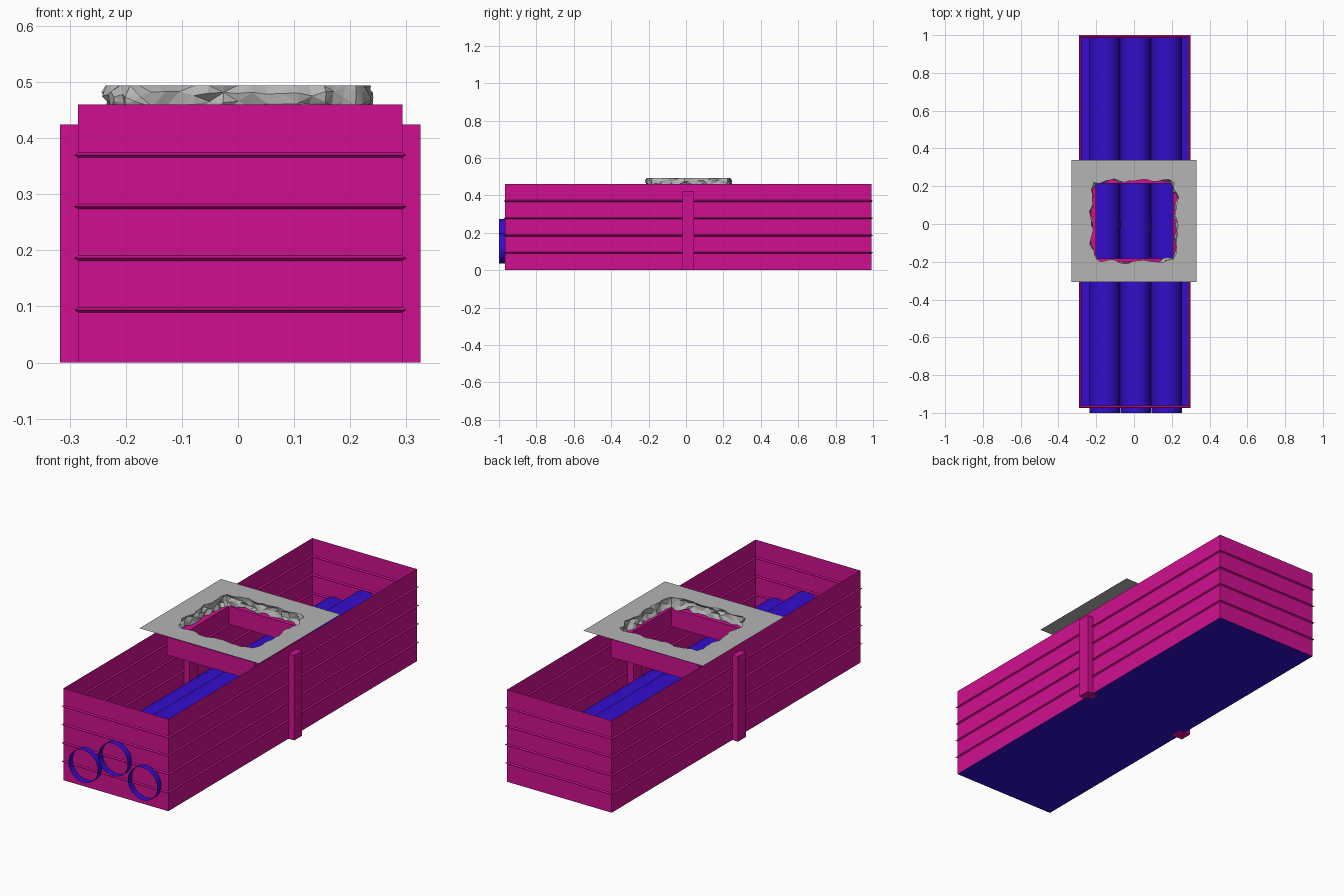
import bpy, bmesh, math, random
from mathutils import Vector

random.seed(4)
cube = bpy.data.objects.get("Cube")
if cube:
    bpy.data.objects.remove(cube)


def material(name, rgb):
    m = bpy.data.materials.new(name)
    m.use_nodes = True
    m.diffuse_color = (*rgb, 1)
    m.node_tree.nodes["Principled BSDF"].inputs["Base Color"].default_value = (*rgb, 1)
    return m


PINK = material("magenta", (0.63, 0.005, 0.28))
BLUE = material("blue", (0.034, 0.004, 0.6))
GREY = material("grey", (0.46, 0.46, 0.46))


def rect(x0, x1, y0, y1, z):
    return [Vector(p) for p in ((x0, y0, z), (x1, y0, z), (x1, y1, z), (x0, y1, z))]


def loft(name, loops, mat, close=False, fill=False, jagged=False):
    """Skin a list of closed loops with quads."""
    bm = bmesh.new()
    rings = [[bm.verts.new(p) for p in loop] for loop in loops]
    pairs = list(zip(rings, rings[1:])) + ([(rings[-1], rings[0])] if close else [])
    for a, b in pairs:
        for i in range(len(a)):
            j = (i + 1) % len(a)
            bm.faces.new((a[i], a[j], b[j], b[i]))
    if fill:
        bm.faces.new(rings[0][::-1])
        bm.faces.new(rings[-1])
    bmesh.ops.recalc_face_normals(bm, faces=bm.faces)
    if jagged:
        bmesh.ops.triangulate(bm, faces=bm.faces)
    mesh = bpy.data.meshes.new(name)
    bm.to_mesh(mesh)
    bm.free()
    mesh.materials.append(mat)
    ob = bpy.data.objects.new(name, mesh)
    bpy.context.collection.objects.link(ob)
    return ob


def box(name, x0, x1, y0, y1, z0, z1, mat):
    return loft(name, [rect(x0, x1, y0, y1, z) for z in (z0, z1)], mat, fill=True)


# Thin trench walls and floor
L, R, F, B, H = -0.285, 0.293, -0.968, 0.993, 0.46
loft("trench_walls", [rect(L, R, F, B, z) for z in (0, H)], PINK)
box("trench_floor", L, R, F, B, 0, 0.002, BLUE)

# Pointed seams between the planks
for n in range(1, 5):
    z = n * H / 5 + 0.002
    section = [(0, 0.0045), (0.007, 0), (0, -0.0045), (-0.007, 0)]
    loft(f"plank_seam_{n}", [rect(L - d, R + d, F - d, B + d, z + h) for d, h in section],
         PINK, close=True)

# Posts on both faces of each side wall
for side, x in (("right", L), ("left", R)):
    box(f"{side}_post", x - 0.032, x + 0.032, -0.02, 0.042, 0, 0.424, PINK)


# Open pipes with a collar at mid length
def pipe(name, x, z, r, y0, y1):
    ring = [(x + r * math.cos(a), z + r * math.sin(a))
            for a in (math.tau * i / 32 for i in range(32))]
    ob = loft(name, [[Vector((px, y, pz)) for px, pz in ring] for y in (y0, y1)], BLUE)
    for p in ob.data.polygons:
        p.use_smooth = True


for label, x, z in (("right", -0.155, 0.117), ("middle", 0.01, 0.193), ("left", 0.173, 0.117)):
    pipe(f"{label}_pipe", x, z, 0.081, -1, B)
    pipe(f"{label}_collar", x, z, 0.083, -0.014, 0.01)

# Frame under the opening
outer, inner = (-0.243, 0.243, -0.215, 0.245), (-0.2, 0.207, -0.182, 0.215)
loft("opening_frame", [rect(*outer, 0.35), rect(*outer, 0.44),
                       rect(*inner, 0.44), rect(*inner, 0.35)], PINK, close=True)

# Ground plate with a ragged hole
N, CY = 72, 0.016


def square_loop(hx, hy, z, wobble=0.0, wave=0.0):
    pts = []
    for i in range(N):
        s, t = divmod(i * 4 / N, 1)
        u = 2 * t - 1
        x, y = ((u, -1), (1, u), (-u, 1), (-1, -u))[int(s)]
        if wave:
            # pull the corners in and ripple the edge
            k = 1 - 0.09 * abs(u) ** 6 + wave * math.sin(i * 1.05) + random.uniform(-wobble, wobble)
            x, y = x * k, y * k
        pts.append(Vector((x * hx, y * hy + CY, z)))
    return pts


rim = square_loop(0.226, 0.215, 0.494, 0.03, 0.03)
loft("ground_plate", [square_loop(0.33, 0.322, 0.494), rim], GREY)

# Broken rock lining the hole
rock = [rim]
for z, h in ((0.478, 0.232), (0.46, 0.23), (0.443, 0.22)):
    loop = square_loop(h, h * 0.96, z, 0.035, 0.025)
    for p in loop:
        p.z += random.uniform(-0.006, 0.006)
    rock.append(loop)
loft("broken_rock_edge", rock, GREY, jagged=True)
